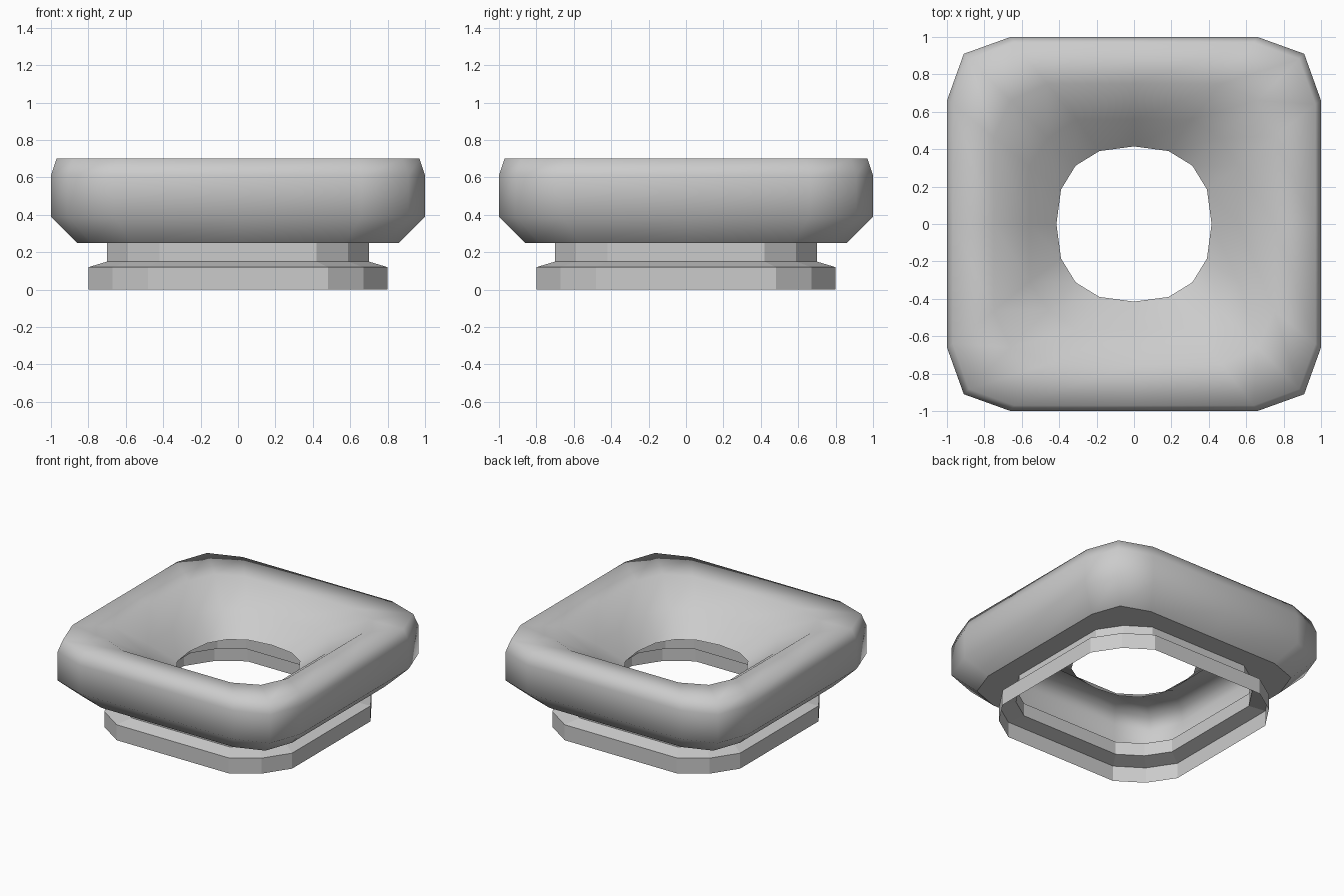
import bpy, bmesh

if "Cube" in bpy.data.objects:
    bpy.data.objects.remove(bpy.data.objects["Cube"])


def outline(mid, side, corner):
    """16-point rounded square: side middle (mid,0), flank (mid*,side), corner."""
    wide, half = (mid if isinstance(mid, tuple) else (mid, mid))
    quarter = [(half, 0), (wide, side), (corner, corner), (side, wide)]
    pts = []
    for _ in range(4):
        pts += quarter
        quarter = [(-y, x) for x, y in quarter]
    return pts


def loft(name, rings, smooth):
    bm = bmesh.new()
    loops = [[bm.verts.new((x, y, z)) for x, y in outline(*shape)]
             for z, shape in rings]
    for a, b in zip(loops, loops[1:]):
        for i in range(16):
            j = (i + 1) % 16
            bm.faces.new((a[i], a[j], b[j], b[i]))
    for f in bm.faces:
        f.smooth = smooth
    me = bpy.data.meshes.new(name)
    bm.to_mesh(me)
    bm.free()
    ob = bpy.data.objects.new(name, me)
    bpy.context.collection.objects.link(ob)
    return ob


def square(w, side, corner):
    return (w, w * side, w * corner)


# Faceted foot, narrow neck and the flat ledge under the bowl
foot = [(z, square(w, 0.6, 0.84)) for z, w in
        [(0, 0.8), (0.12, 0.8), (0.15, 0.7), (0.25, 0.7)]]
foot.append((0.25, square(0.86, 0.66, 0.91)))
loft("foot", foot, False)

# Smooth bowl: outer wall, rolled lip, funnel down to the round hole
bowl = [(z, square(w, 0.66, 0.91)) for z, w in
        [(0.25, 0.86), (0.39, 1.0), (0.61, 1.0), (0.70, 0.97)]]
bowl += [
    (0.68, square(0.75, 0.62, 0.88)),
    (0.54, square(0.56, 0.55, 0.82)),
    (0.40, ((0.39, 0.415), 0.185, 0.312)),
]
loft("bowl", bowl, True)
